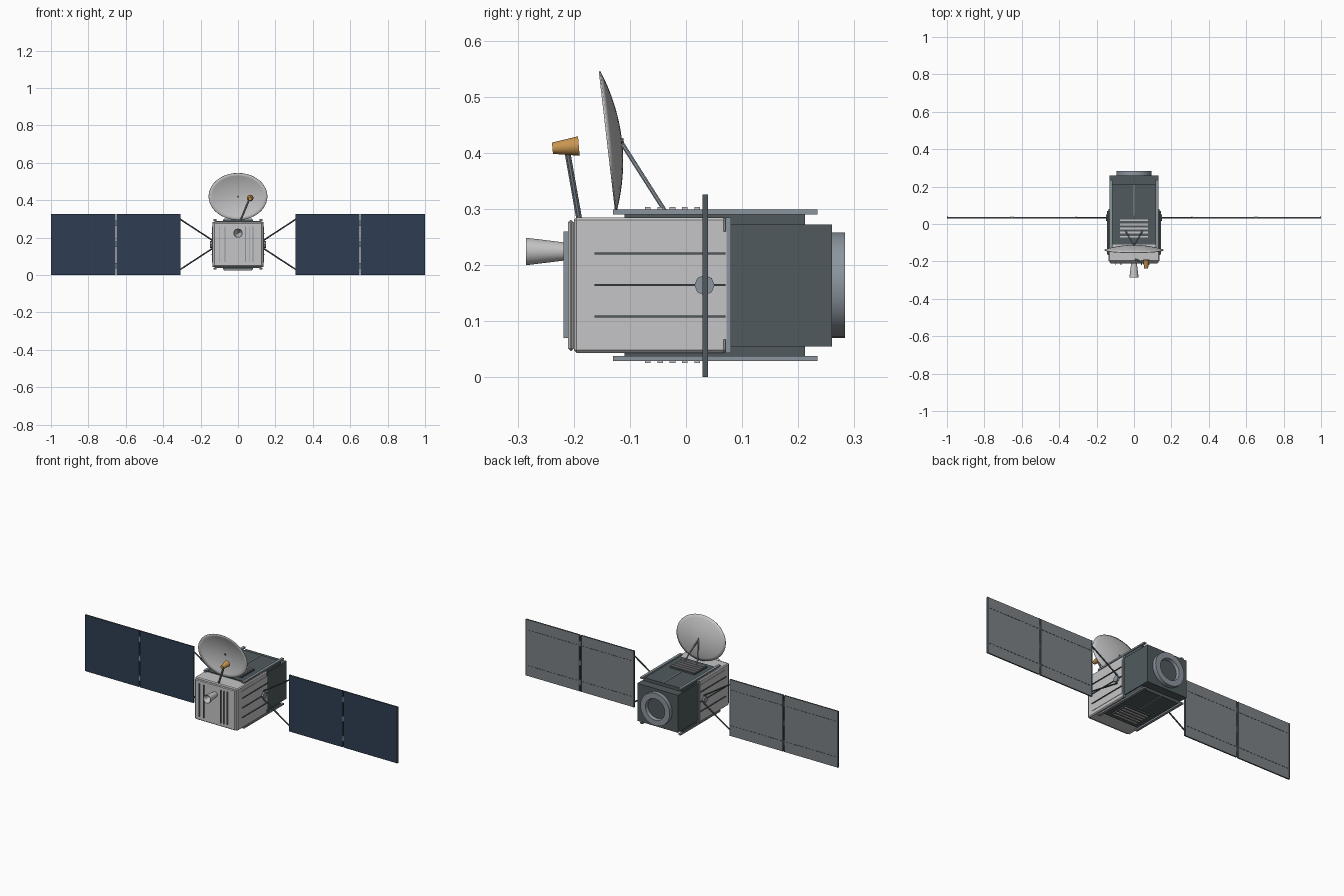
import bpy, bmesh, math
from mathutils import Vector

old = bpy.data.objects.get("Cube")
if old:
    bpy.data.objects.remove(old, do_unlink=True)


def material(name, r, g, b):
    m = bpy.data.materials.new(name)
    m.use_nodes = True
    m.diffuse_color = (r, g, b, 1)
    m.node_tree.nodes["Principled BSDF"].inputs["Base Color"].default_value = (r, g, b, 1)
    return m


light = material("light grey", 0.56, 0.56, 0.57)
slate = material("slate grey", 0.26, 0.30, 0.34)
dark = material("dark slate", 0.08, 0.102, 0.11)
blue = material("cell blue", 0.028, 0.046, 0.085)
back_grey = material("panel back grey", 0.2, 0.22, 0.23)
gold = material("gold", 0.58, 0.3, 0.08)


def finish(name, bm, *mats, smooth=False):
    bmesh.ops.recalc_face_normals(bm, faces=bm.faces)
    me = bpy.data.meshes.new(name)
    bm.to_mesh(me)
    bm.free()
    ob = bpy.data.objects.new(name, me)
    bpy.context.collection.objects.link(ob)
    for m in mats:
        me.materials.append(m)
    if smooth:
        bpy.context.view_layer.objects.active = ob
        ob.select_set(True)
        bpy.ops.object.shade_smooth_by_angle(angle=math.radians(35))
        ob.select_set(False)
    return ob


def box(name, xs, ys, zs, *mats, bevel=0):
    bm = bmesh.new()
    bmesh.ops.create_cube(bm, size=1)
    for v in bm.verts:
        v.co = [(a + b) / 2 + c * (b - a) for c, (a, b) in zip(v.co, (xs, ys, zs))]
    ob = finish(name, bm, *mats)
    if bevel:
        mod = ob.modifiers.new("soft edges", "BEVEL")
        mod.width = bevel
        mod.segments = 1
    return ob


def rod(name, p, q, r1, mat, r2=None, sides=8):
    p, q = Vector(p), Vector(q)
    bm = bmesh.new()
    bmesh.ops.create_cone(bm, cap_ends=True, segments=sides, radius1=r1,
                          radius2=r1 if r2 is None else r2, depth=(q - p).length)
    turn = (q - p).to_track_quat("Z", "Y")
    for v in bm.verts:
        v.co = turn @ v.co + (p + q) / 2
    return finish(name, bm, mat, smooth=sides > 8)


def lathe_y(name, profile, z, mat, sides=32):
    """Spin a closed profile of (radius, y) pairs around a y axis at height z."""
    bm = bmesh.new()
    rings = []
    for r, y in profile:
        rings.append([bm.verts.new((r * math.cos(t), y, z + r * math.sin(t)))
                      for t in (math.tau * i / sides for i in range(sides))])
    for a, b in zip(rings, rings[1:] + rings[:1]):
        for i in range(sides):
            j = (i + 1) % sides
            bm.faces.new((a[i], a[j], b[j], b[i]))
    return finish(name, bm, mat, smooth=True)


MID = 0.164   # height of the body axis

# Main body
box("front_body", (-0.137, 0.137), (-0.2, 0.072), (0.043, 0.285), light, bevel=0.005)
box("front_cover", (-0.13, 0.13), (-0.21, -0.2), (0.047, 0.28), light, bevel=0.004)
box("body_collar", (-0.137, 0.137), (0.07, 0.08), (0.043, 0.285), slate)
box("rear_body", (-0.13, 0.13), (0.08, 0.26), (0.055, 0.272), dark)

# Front fins
for i, x in enumerate((-0.1, -0.07, 0.04, 0.06, 0.08)):
    box(f"front_fin_{i}", (x - 0.002, x + 0.002), (-0.218, -0.209), (0.07, 0.26), slate)

# Rear docking ring and recessed disc
lathe_y("rear_ring", [(0.094, 0.258), (0.094, 0.283), (0.062, 0.283), (0.056, 0.258)], MID, slate)
rod("rear_disc", (0, 0.258, MID), (0, 0.265, MID), 0.058, dark, sides=32)

# Front nozzle, open at the mouth
lathe_y("nozzle", [(0.015, -0.208), (0.0245, -0.285), (0.022, -0.285),
                   (0.001, -0.235), (0.001, -0.208)], 0.224, light)

# Equipment decks above and below
for name, up in (("top", 1), ("bottom", -1)):
    def layer(lo, hi):
        return tuple(sorted((MID + up * lo, MID + up * hi)))
    box(f"{name}_deck", (-0.125, 0.125), (-0.11, 0.212), layer(0.105, 0.126), dark)
    for side in (-1, 1):
        box(f"{name}_rail_{side}", tuple(sorted((side * 0.115, side * 0.13))),
            (-0.13, 0.234), layer(0.126, 0.135), slate)
    box(f"{name}_vent_base", (-0.08, 0.08), (-0.08, 0.035), layer(0.126, 0.134), dark)
    box(f"{name}_seam", (-0.003, 0.003), (0.045, 0.212), layer(0.125, 0.128), slate)
    for i in range(5):
        y = -0.068 + i * 0.022
        box(f"{name}_vent_{i}", (-0.075, 0.075), (y - 0.005, y + 0.005),
            layer(0.132, 0.139), light)

# Side panels, hubs, yokes and solar wings
for side, word in ((1, "left"), (-1, "right")):
    def span(a, b):
        return tuple(sorted((side * a, side * b)))
    box(f"{word}_side_panel", span(0.135, 0.139), (-0.165, 0.072), (0.067, 0.26), light)
    for i, z in enumerate((0.108, 0.164, 0.22)):
        box(f"{word}_side_fin_{i}", span(0.137, 0.144), (-0.163, 0.07), (z - 0.0018, z + 0.0018), dark)
    rod(f"{word}_hub", (side * 0.134, 0.033, MID), (side * 0.15, 0.033, MID), 0.018, slate)

    for up in (-1, 1):
        rod(f"{word}_yoke_{up}", (side * 0.137, 0.033, MID + up * 0.022),
            (side * 0.31, 0.033, MID + up * 0.135), 0.004, dark)

    for k, (a, b) in enumerate(((0.307, 0.649), (0.656, 1.0))):
        wing = box(f"{word}_solar_panel_{k}", span(a, b), (0.029, 0.037), (0, 0.326),
                   dark, blue, back_grey)
        for f in wing.data.polygons:
            if abs(f.normal.y) > 0.9:
                f.material_index = 1 if f.normal.y < 0 else 2
        # Dashed stiffeners on the rear and dark edge strips
        for z in (0.06, 0.266):
            for i in range(14):
                x = a + 0.012 + i * 0.0235
                box(f"{word}_dash_{k}_{i}", span(x, x + 0.015), (0.0365, 0.0385),
                    (z - 0.0015, z + 0.0015), dark)
        for x0, x1 in ((a, a + 0.005), (b - 0.005, b)):
            box(f"{word}_edge_strip", span(x0, x1), (0.0365, 0.039), (0, 0.326), dark)
    for z in (0.05, 0.164, 0.276):
        box(f"{word}_hinge", span(0.647, 0.658), (0.03, 0.036), (z - 0.015, z + 0.015), slate)

# Dish reflector: shallow elliptical bowl facing forward
centre = Vector((0, -0.1395, 0.42))
along = Vector((0, -0.029, 0.25)).normalized()
axis = Vector((0, 0.25, 0.029)).normalized()
bm = bmesh.new()
SIDES, RINGS = 40, 8
tip = bm.verts.new(centre + axis * 0.024)
prev = None
for k in range(1, RINGS + 1):
    r = k / RINGS
    ring = []
    for i in range(SIDES):
        t = math.tau * i / SIDES
        ring.append(bm.verts.new(centre + Vector((0.157 * r * math.cos(t), 0, 0))
                                 + along * (0.126 * r * math.sin(t))
                                 + axis * 0.024 * (1 - r * r)))
    for i in range(SIDES):
        j = (i + 1) % SIDES
        if prev:
            bm.faces.new((prev[i], prev[j], ring[j], ring[i]))
        else:
            bm.faces.new((tip, ring[j], ring[i]))
    prev = ring
dish = finish("dish", bm, light, smooth=True)
shell = dish.modifiers.new("thickness", "SOLIDIFY")
shell.thickness = 0.003
shell.offset = 0
rod("dish_pin", (0, -0.122, 0.42), (0, -0.111, 0.421), 0.005, dark)

# Dish struts
for side in (-1, 1):
    rod(f"dish_strut_{side}", (0, -0.115, 0.418), (side * 0.045, -0.038, 0.297), 0.004, slate)

# Feed horn on its arm
rod("feed_arm", (0.008, -0.19, 0.28), (0.06, -0.212, 0.405), 0.0055, slate)
rod("feed_horn", (0.065, -0.238, 0.408), (0.065, -0.191, 0.412), 0.010, gold, 0.0175, sides=24)
